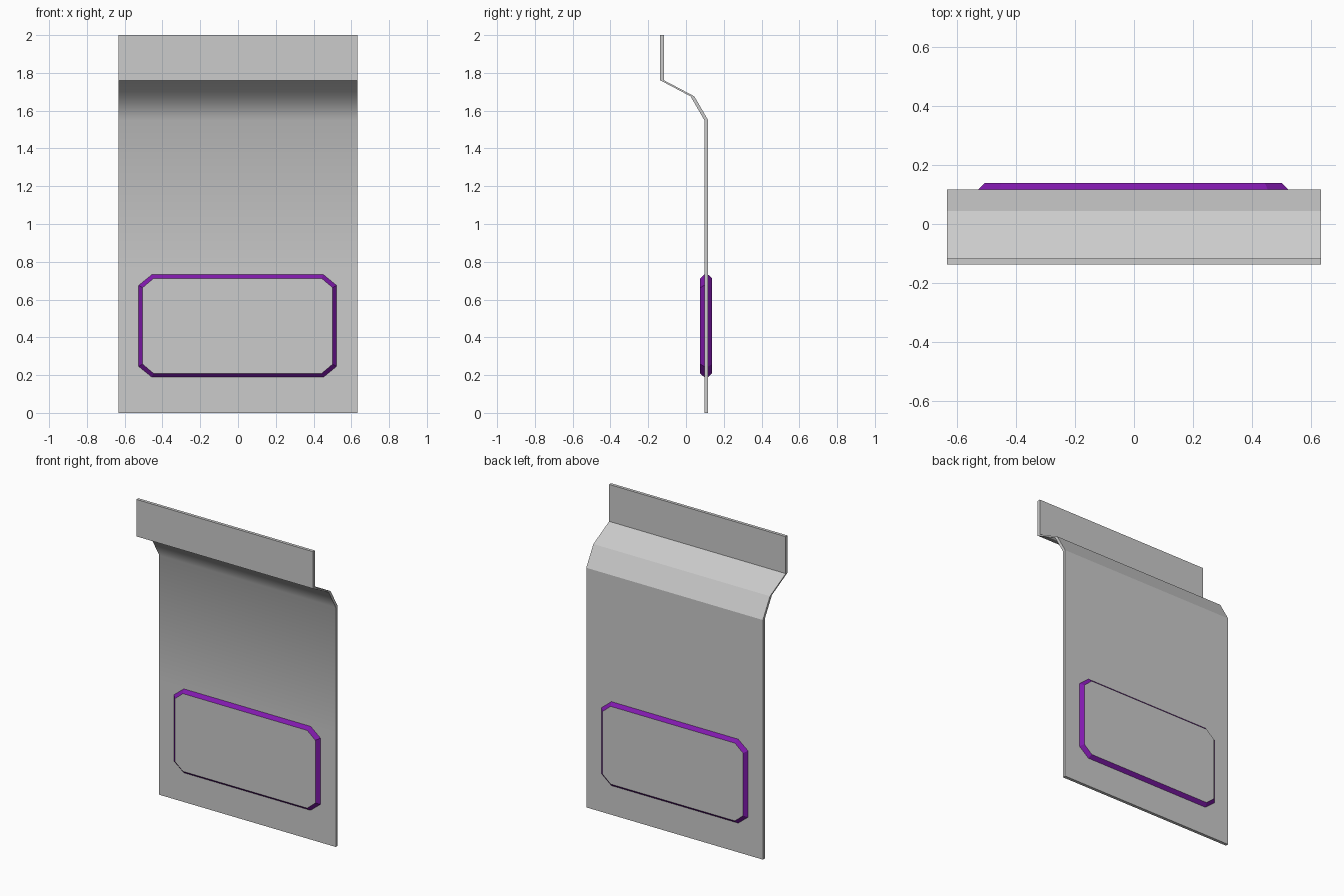
import bpy

if "Cube" in bpy.data.objects:
    bpy.data.objects.remove(bpy.data.objects["Cube"])

HALF_W = 0.632
THICK = 0.02


def make(name, verts, faces, mat=None, smooth=()):
    me = bpy.data.meshes.new(name)
    me.from_pydata(verts, [], faces)
    for i in smooth:
        me.polygons[i].use_smooth = True
    if mat:
        me.materials.append(mat)
    ob = bpy.data.objects.new(name, me)
    bpy.context.collection.objects.link(ob)
    return ob


# Bent sheet: front profile (y, z) given a constant depth in y
profile = [(0.097, 0), (0.097, 0.73), (0.097, 1.55), (0.024, 1.676),
           (-0.137, 1.761), (-0.137, 2.0)]
verts = []
for y, z in profile:
    verts += [(-HALF_W, y, z), (HALF_W, y, z),
              (HALF_W, y + THICK, z), (-HALF_W, y + THICK, z)]
faces, smooth = [(3, 2, 1, 0)], []
for i in range(len(profile) - 1):
    a, b = 4 * i, 4 * i + 4
    if i < 4:
        smooth.append(len(faces))  # softly shaded front below the flange
    for k in range(4):
        n = (k + 1) % 4
        faces.append((a + k, a + n, b + n, b + k))
t = 4 * (len(profile) - 1)
faces.append((t, t + 1, t + 2, t + 3))
panel = make("bent_panel", verts, faces, smooth=smooth)
# keep the fold under the flange crisp
attr = panel.data.attributes.new("sharp_edge", 'BOOLEAN', 'EDGE')
for e in panel.data.edges:
    if all(abs(panel.data.vertices[v].co.z - 1.761) < 1e-4 for v in e.vertices):
        attr.data[e.index].value = True


def octagon(x, z0, z1, cx, cz, y):
    """Chamfered rectangle, counter-clockwise seen from the front."""
    o = -0.002
    pts = [(-x + cx, z0), (x - cx, z0), (x, z0 + cz), (x, z1 - cz),
           (x - cx, z1), (-x + cx, z1), (-x, z1 - cz), (-x, z0 + cz)]
    return [(px + o, y, pz) for px, pz in pts]


purple = bpy.data.materials.new("purple")
purple.diffuse_color = (0.22, 0.01, 0.42, 1)
purple.use_nodes = True
purple.node_tree.nodes["Principled BSDF"].inputs["Base Color"].default_value = purple.diffuse_color

# Raised plate on both sides: purple sloped rim with a grey face
for side, y_base, y_top in (("front", 0.097, 0.075), ("back", 0.117, 0.138)):
    outer = octagon(0.524, 0.189, 0.732, 0.07, 0.057, y_base)
    inner = octagon(0.503, 0.209, 0.712, 0.058, 0.049, y_top)
    rim = [(k, (k + 1) % 8, (k + 1) % 8 + 8, k + 8) for k in range(8)]
    face = [tuple(range(8))]
    if side == "back":
        rim = [f[::-1] for f in rim]
        face = [face[0][::-1]]
    make(side + "_plate_rim", outer + inner, rim, purple)
    make(side + "_plate_face", inner, face)
